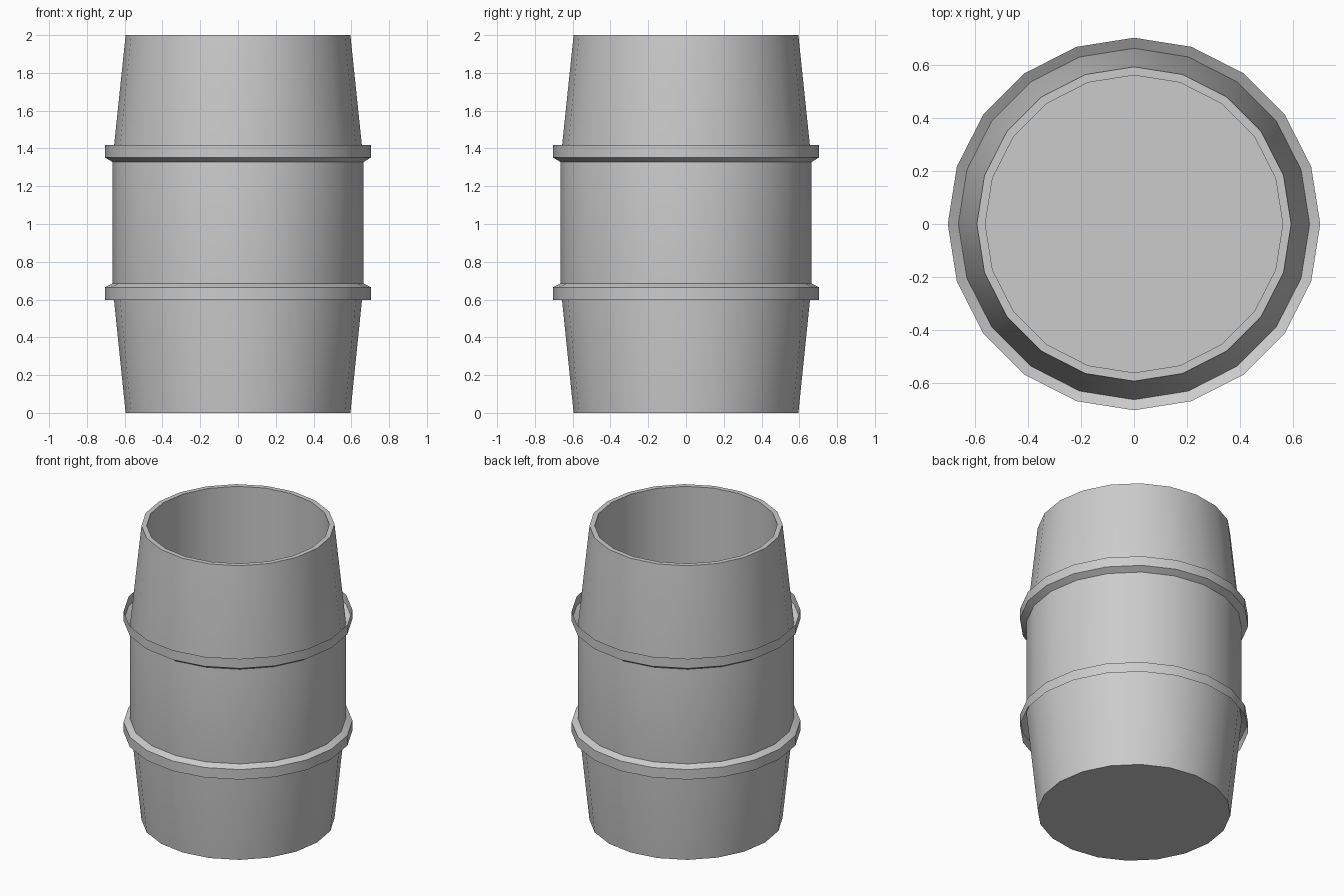
import bpy
import math

if "Cube" in bpy.data.objects:
    bpy.data.objects.remove(bpy.data.objects["Cube"])

SIDES = 20


def lathe(name, profile, smooth_bands, cap_start=False, cap_end=False):
    """Revolve (radius, z) points around the z axis; ordered so faces point outward."""
    verts, faces, smooth = [], [], []
    for r, z in profile:
        for i in range(SIDES):
            a = 2 * math.pi * i / SIDES
            verts.append((r * math.cos(a), r * math.sin(a), z))
    for k in range(len(profile) - 1):
        for i in range(SIDES):
            j = (i + 1) % SIDES
            a, b = k * SIDES, (k + 1) * SIDES
            faces.append((a + i, a + j, b + j, b + i))
            smooth.append(k in smooth_bands)
    if cap_start:
        faces.append(tuple(reversed(range(SIDES))))
        smooth.append(False)
    if cap_end:
        first = (len(profile) - 1) * SIDES
        faces.append(tuple(range(first, first + SIDES)))
        smooth.append(False)
    mesh = bpy.data.meshes.new(name)
    mesh.from_pydata(verts, [], faces)
    mesh.polygons.foreach_set("use_smooth", smooth)
    # Keep rims and corners crisp
    mesh.set_sharp_from_angle(angle=math.radians(25))
    obj = bpy.data.objects.new(name, mesh)
    bpy.context.collection.objects.link(obj)
    return obj


# Barrel: bulged outer wall, thin rim, straight faceted inside and floor
lathe("barrel_body",
      [(0.595, 0), (0.665, 0.68), (0.665, 1.33), (0.595, 2.0),
       (0.563, 2.0), (0.563, 0.05)],
      smooth_bands={0, 1, 2}, cap_start=True, cap_end=True)

# Hoops: thin flared lips, open on the side facing the barrel ends
lathe("upper_hoop", [(0.665, 1.328), (0.705, 1.353), (0.705, 1.418)], set())
lathe("lower_hoop", [(0.705, 0.597), (0.705, 0.665), (0.665, 0.685)], set())
